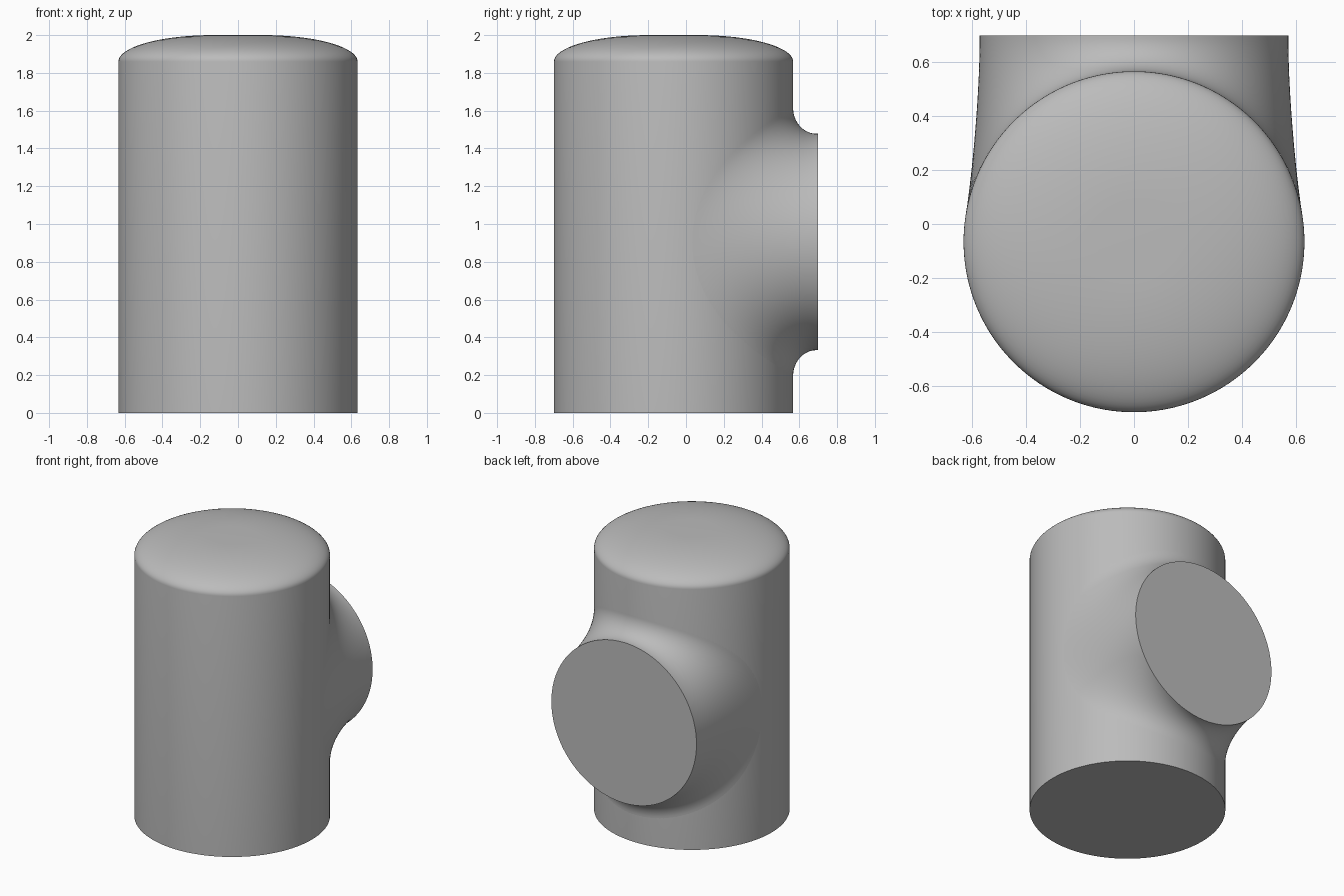
import bpy
import bmesh
from math import sin, cos, tan, pi, radians, sqrt
from mathutils import Vector

R, AXIS_Y = 0.633, -0.066         # upright body
RB, AXIS_Z, END_Y = 0.573, 0.905, 0.70   # side branch
SEGS = 192

if "Cube" in bpy.data.objects:
    bpy.data.objects.remove(bpy.data.objects["Cube"], do_unlink=True)

grey = bpy.data.materials.new("plain grey")
grey.use_nodes = True
colour = (0.5, 0.5, 0.5, 1)
grey.diffuse_color = colour
grey.node_tree.nodes["Principled BSDF"].inputs["Base Color"].default_value = colour


def loft(name, rings, cap_start, cap_end):
    """Skin a list of closed rings and optionally cap the ends."""
    bm = bmesh.new()
    loops = [[bm.verts.new(p) for p in ring] for ring in rings]
    for a, b in zip(loops, loops[1:]):
        for i in range(SEGS):
            j = (i + 1) % SEGS
            bm.faces.new((a[i], a[j], b[j], b[i]))
    if cap_start:
        bm.faces.new(loops[0][::-1])
    if cap_end:
        bm.faces.new(loops[-1])
    mesh = bpy.data.meshes.new(name)
    bm.to_mesh(mesh)
    bm.free()
    mesh.materials.append(grey)
    obj = bpy.data.objects.new(name, mesh)
    bpy.context.collection.objects.link(obj)
    bpy.ops.object.select_all(action='DESELECT')
    obj.select_set(True)
    bpy.context.view_layer.objects.active = obj
    bpy.ops.object.shade_smooth_by_angle(angle=radians(35))
    return obj


angles = [2 * pi * i / SEGS for i in range(SEGS)]

# Upright body: straight wall with an elliptical rounded top
profile = [(R, 0)]
for k in range(21):
    a = k / 20 * pi / 2
    profile.append((R - 0.5 + 0.5 * cos(a), 1.86 + 0.14 * sin(a)))
loft("upright_body",
     [[(r * cos(a), AXIS_Y + r * sin(a), z) for a in angles] for r, z in profile],
     True, True)


# Side branch: blends tangentially out of the body into a round stub
def blend_curve(a, steps=16):
    phi = radians(81) * cos(a)
    start = Vector((R * sin(phi), AXIS_Y + R * cos(phi), AXIS_Z + 0.71 * sin(a)))
    x, z = RB * cos(a), AXIS_Z + RB * sin(a)
    corner = Vector((x, start.y - tan(phi) * (x - start.x), z))
    end = Vector((x, END_Y - 0.01, z))
    points = []
    for k in range(steps + 1):
        t = k / steps
        w0, w1, w2 = (1 - t) ** 2, sqrt(2) * t * (1 - t), t * t
        points.append((start * w0 + corner * w1 + end * w2) / (w0 + w1 + w2))
    return points + [Vector((x, END_Y, z))]


curves = [blend_curve(-a) for a in angles]
loft("side_branch", list(zip(*curves)), False, True)
